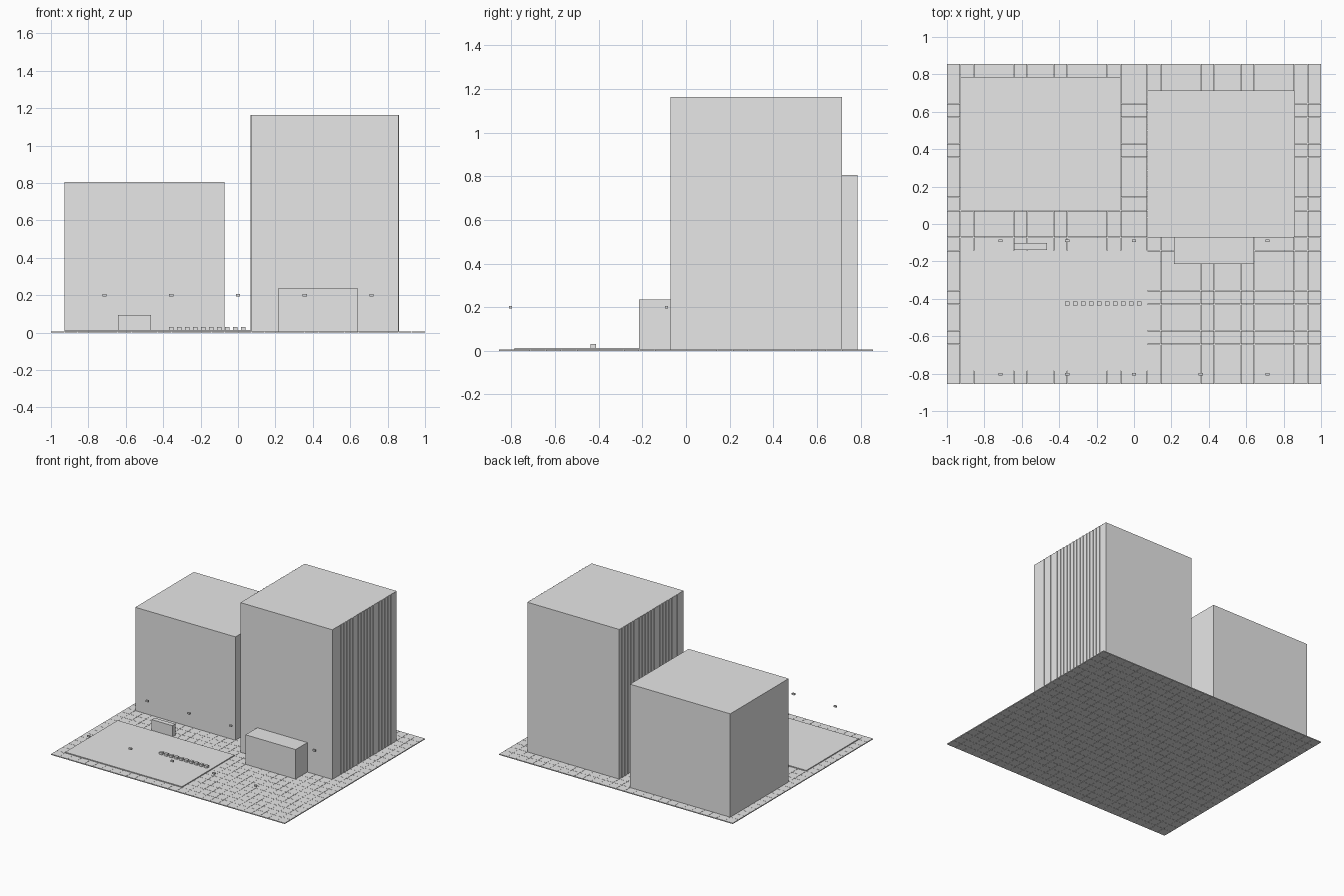
import bpy
import bmesh
from mathutils import Matrix, Vector

cube = bpy.data.objects.get("Cube")
if cube:
    bpy.data.objects.remove(cube, do_unlink=True)

U = 1 / 14          # one paving module
GROUND = 0.0071     # top of the paving

grey = bpy.data.materials.new("plain_grey")
grey.use_nodes = True
colour = (0.8, 0.8, 0.8, 1)
grey.diffuse_color = colour
grey.node_tree.nodes["Principled BSDF"].inputs["Base Color"].default_value = colour


def boxes(name, spans):
    """One object made of boxes, each given as a low and a high corner."""
    bm = bmesh.new()
    for low, high in spans:
        low, high = Vector(low), Vector(high)
        place = Matrix.Translation((low + high) / 2) @ Matrix.Diagonal((*(high - low), 1))
        bmesh.ops.create_cube(bm, size=1, matrix=place)
    mesh = bpy.data.meshes.new(name)
    bm.to_mesh(mesh)
    bm.free()
    mesh.materials.append(grey)
    obj = bpy.data.objects.new(name, mesh)
    bpy.context.collection.objects.link(obj)
    return obj


def centred(x, y, z, sx, sy, sz):
    half = Vector((sx, sy, sz)) / 2
    centre = Vector((x, y, z))
    return centre - half, centre + half


# Paving of separate square slabs
GAP = 0.0007
boxes("paving_slabs", [
    ((i * U + GAP, j * U + GAP, 0), ((i + 1) * U - GAP, (j + 1) * U - GAP, GROUND))
    for i in range(-14, 14) for j in range(-12, 12)])

# Raised plaza
boxes("plaza", [((-13 * U, -11 * U, GROUND), (U, -2 * U, 0.0138))])

# Buildings
TOWER_TOP = 1.164
boxes("low_building", [((-13 * U, U, GROUND), (-U, 11 * U, 0.806))])
boxes("tower", [((U, -U, GROUND), (12 * U, 10 * U, TOWER_TOP))])
boxes("entrance_block", [((3 * U, -3 * U, GROUND), (9 * U, -U, 0.235))])

# Thin upright fins on both tower sides
boxes("tower_fins", [
    centred(x, i * U / 2, (GROUND + TOWER_TOP) / 2, 0.007, 0.01, TOWER_TOP - GROUND)
    for x in (U, 12 * U) for i in range(20)])

# Free-standing sign slab
boxes("sign_slab", [((-9 * U, -0.138, GROUND), (-6.5 * U, -0.102, 0.094))])

# Row of bollards on the plaza
boxes("bollards", [
    centred(-5 * U + i * 0.6 * U, -0.425, 0.022, 0.025, 0.023, 0.018) for i in range(10)])

# Floating lamp heads in two rows
boxes("lamp_heads", [
    centred(i * 5 * U, y, 0.2, 0.022, 0.013, 0.012)
    for i in range(-2, 3) for y in (-11.25 * U, -1.25 * U)])
